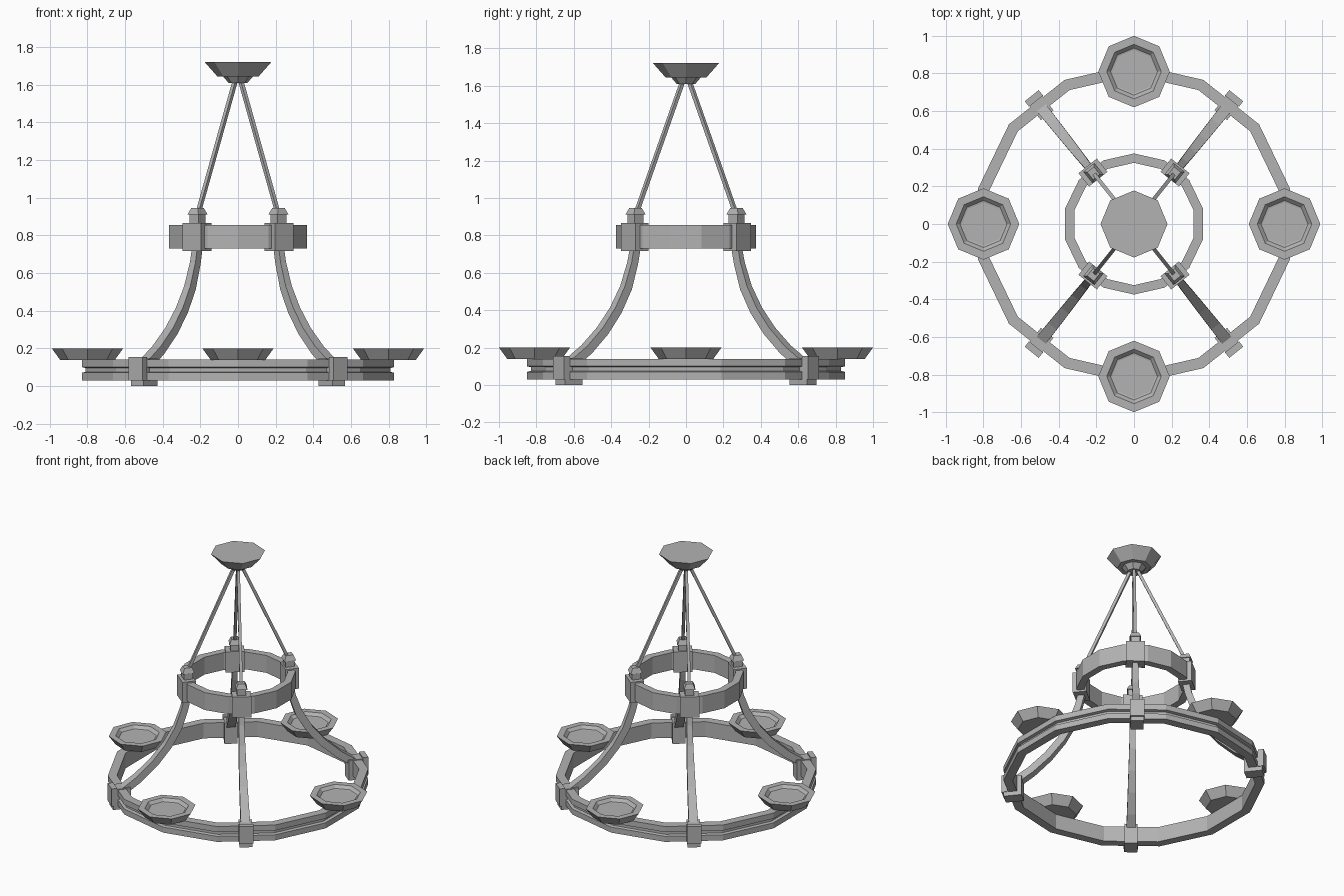
import bpy
import bmesh
import math
from mathutils import Vector

cube = bpy.data.objects.get("Cube")
if cube:
    bpy.data.objects.remove(cube, do_unlink=True)

metal = bpy.data.materials.new("grey_metal")
metal.use_nodes = True
GREY = (0.45, 0.45, 0.45, 1)
metal.diffuse_color = GREY
metal.node_tree.nodes["Principled BSDF"].inputs["Base Color"].default_value = GREY


def finish(name, bm, angle=0):
    """Turn a bmesh into a flat shaded object, rotated about the centre axis."""
    bmesh.ops.recalc_face_normals(bm, faces=bm.faces)
    mesh = bpy.data.meshes.new(name)
    bm.to_mesh(mesh)
    bm.free()
    mesh.materials.append(metal)
    obj = bpy.data.objects.new(name, mesh)
    obj.rotation_euler.z = angle
    bpy.context.collection.objects.link(obj)
    return obj


def loft(name, loops, closed=False, angle=0):
    """Bridge equal-length loops of points, capping the ends unless closed."""
    bm = bmesh.new()
    rows = [[bm.verts.new(p) for p in loop] for loop in loops]
    pairs = list(zip(rows, rows[1:]))
    if closed:
        pairs.append((rows[-1], rows[0]))
    else:
        bm.faces.new(rows[0])
        bm.faces.new(rows[-1])
    n = len(rows[0])
    for a, b in pairs:
        for i in range(n):
            j = (i + 1) % n
            bm.faces.new((a[i], a[j], b[j], b[i]))
    return finish(name, bm, angle)


def polygon(radius, z, sides, centre=(0, 0)):
    """Regular polygon with one corner on the +y axis."""
    turn = [math.pi / 2 + math.tau * i / sides for i in range(sides)]
    return [(centre[0] + radius * math.cos(t), centre[1] + radius * math.sin(t), z)
            for t in turn]


def lathe(name, profile, sides, centre=(0, 0), closed=False):
    return loft(name, [polygon(r, z, sides, centre) for r, z in profile], closed)


def frustum(name, r0, r1, z0, z1, width, angle, inset=0):
    """Box between two radii, its top narrowed by inset."""
    loops = []
    for z, d in ((z0, 0), (z1, inset)):
        w = width / 2 - d
        loops.append([(r0 + d, -w, z), (r1 - d, -w, z), (r1 - d, w, z), (r0 + d, w, z)])
    return loft(name, loops, angle=angle)


def sweep(name, stations, angle):
    """Rectangular bar through (radius, z, thickness, width) stations."""
    loops = []
    for i, (r, z, thick, width) in enumerate(stations):
        before, after = stations[max(i - 1, 0)], stations[min(i + 1, len(stations) - 1)]
        along = Vector((after[0] - before[0], 0, after[1] - before[1])).normalized()
        out = Vector((-along.z, 0, along.x)) * thick / 2
        side = Vector((0, width / 2, 0))
        mid = Vector((r, 0, z))
        loops.append([mid + out + side, mid + out - side, mid - out - side, mid - out + side])
    return loft(name, loops, angle=angle)


# Lower ring with a groove around its outside, and plain upper ring
lathe("lower_ring", [(0.79, 0.03), (0.85, 0.03), (0.85, 0.07), (0.83, 0.075),
                     (0.83, 0.095), (0.85, 0.10), (0.85, 0.14), (0.79, 0.14)], 14, closed=True)
lathe("upper_ring", [(0.325, 0.73), (0.375, 0.73), (0.375, 0.855), (0.325, 0.855)],
      14, closed=True)

# Ceiling canopy with a stepped underside
lathe("ceiling_canopy", [(0.05, 1.61), (0.08, 1.645), (0.11, 1.645), (0.178, 1.722)], 8)

# Four shallow candle dishes
for name, centre in (("front", (0, -0.81)), ("back", (0, 0.81)),
                     ("left", (0.8, 0)), ("right", (-0.8, 0))):
    lathe(name + "_dish", [(0.145, 0.138), (0.19, 0.2), (0.145, 0.2),
                           (0.125, 0.18), (0.115, 0.178)], 8, centre)

# Four arms, each with its clamps, post and hanging rod
mid_edge = math.tau / 7
for name, angle in (("back_left", mid_edge), ("back_right", math.pi - mid_edge),
                    ("front_right", math.pi + mid_edge), ("front_left", -mid_edge)):
    frustum(name + "_lower_clamp", 0.74, 0.86, 0.0, 0.145, 0.085, angle)
    frustum(name + "_lower_clamp_plate", 0.835, 0.872, 0.03, 0.155, 0.095, angle)
    frustum(name + "_upper_clamp", 0.305, 0.395, 0.717, 0.865, 0.125, angle)
    frustum(name + "_post", 0.315, 0.375, 0.86, 0.915, 0.06, angle)
    frustum(name + "_post_cap", 0.305, 0.385, 0.91, 0.945, 0.075, angle, 0.015)
    sweep(name + "_arm", [(0.345, 0.74, 0.045, 0.035), (0.365, 0.65, 0.045, 0.038),
                          (0.41, 0.52, 0.05, 0.042), (0.48, 0.40, 0.05, 0.048),
                          (0.57, 0.29, 0.05, 0.053), (0.68, 0.19, 0.05, 0.058),
                          (0.79, 0.115, 0.05, 0.062)], angle)
    sweep(name + "_rod", [(0.335, 0.93, 0.02, 0.02), (0.02, 1.63, 0.02, 0.02)], angle)
